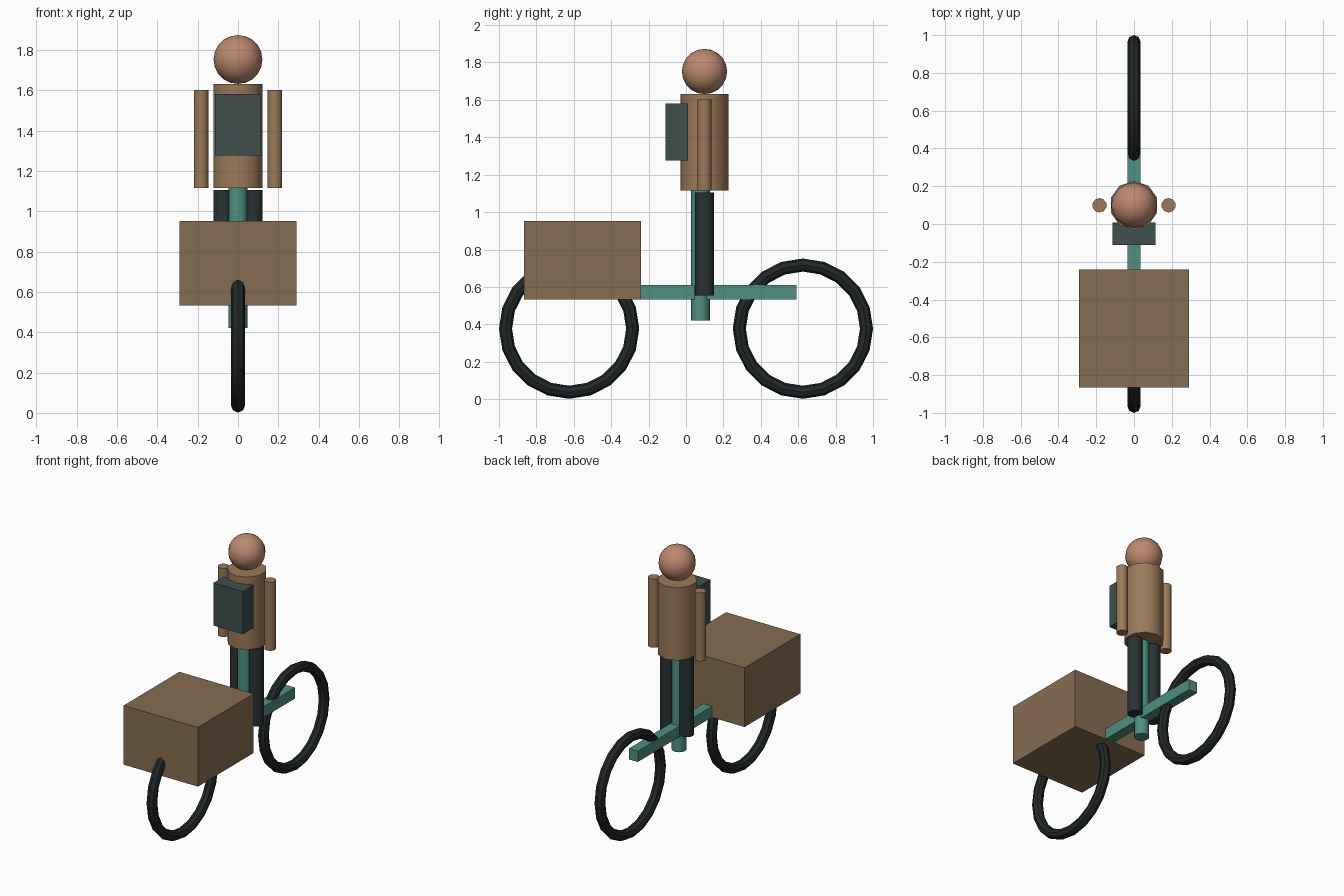
import bpy
from math import pi, radians

if "Cube" in bpy.data.objects:
    bpy.data.objects.remove(bpy.data.objects["Cube"])


def material(name, rgb):
    m = bpy.data.materials.new(name)
    m.diffuse_color = (*rgb, 1)
    m.use_nodes = True
    m.node_tree.nodes["Principled BSDF"].inputs["Base Color"].default_value = m.diffuse_color
    return m


RUBBER = material("rubber", (0.016, 0.021, 0.021))
GREEN = material("green_paint", (0.08, 0.28, 0.22))
CARGO = material("cargo_brown", (0.24, 0.155, 0.085))
JACKET = material("jacket_tan", (0.33, 0.195, 0.10))
SKIN = material("skin", (0.50, 0.25, 0.155))
TROUSER = material("trouser_dark", (0.022, 0.032, 0.033))
PACK = material("pack_grey", (0.05, 0.08, 0.075))


def finish(name, mat, smooth=True):
    ob = bpy.context.object
    ob.name = name
    ob.data.materials.append(mat)
    if smooth:
        bpy.ops.object.shade_smooth_by_angle(angle=radians(40))
    return ob


def box(name, lo, hi, mat):
    mid = [(a + b) / 2 for a, b in zip(lo, hi)]
    bpy.ops.mesh.primitive_cube_add(size=1, location=mid)
    bpy.context.object.scale = [b - a for a, b in zip(lo, hi)]
    bpy.ops.object.transform_apply(location=False, rotation=False, scale=True)
    return finish(name, mat, False)


def post(name, x, y, z0, z1, r, mat):
    bpy.ops.mesh.primitive_cylinder_add(vertices=10, radius=r, depth=z1 - z0,
                                        location=(x, y, (z0 + z1) / 2))
    return finish(name, mat)


# Wheels
for name, y in (("front_wheel", -0.625), ("rear_wheel", 0.625)):
    bpy.ops.mesh.primitive_torus_add(major_segments=20, minor_segments=8,
                                     major_radius=0.34, minor_radius=0.035,
                                     location=(0, y, 0.377), rotation=(0, pi / 2, 0))
    finish(name, RUBBER)

# Frame
box("frame_bar", (-0.035, -0.59, 0.533), (0.035, 0.59, 0.61), GREEN)
post("seat_post", 0, 0.077, 0.42, 1.12, 0.05, GREEN)

# Cargo box over the front wheel
box("cargo_box", (-0.291, -0.865, 0.532), (0.291, -0.241, 0.952), CARGO)

# Rider
RIDER_Y = 0.099
post("torso", 0, RIDER_Y, 1.115, 1.631, 0.129, JACKET)
for side, s in (("left", -1), ("right", 1)):
    post(side + "_arm", s * 0.183, RIDER_Y, 1.115, 1.601, 0.038, JACKET)
    post(side + "_leg", s * 0.075, RIDER_Y, 0.555, 1.105, 0.05, TROUSER)
bpy.ops.mesh.primitive_uv_sphere_add(segments=16, ring_count=10, radius=0.121,
                                     location=(0, RIDER_Y, 1.752))
finish("head", SKIN)

# Backpack
box("backpack", (-0.115, -0.11, 1.277), (0.115, 0.009, 1.58), PACK)
